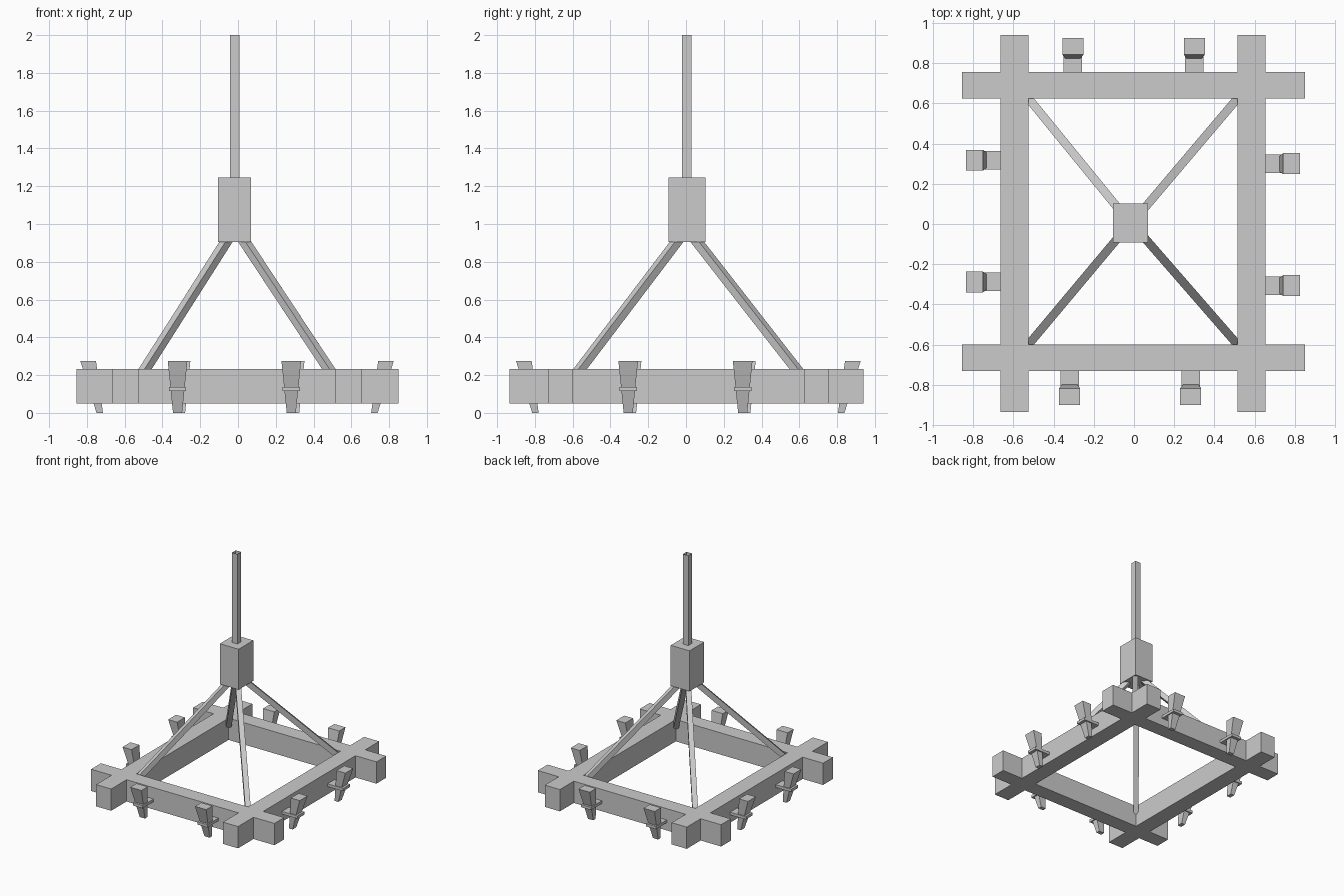
import bpy, bmesh
from math import pi
from mathutils import Matrix, Vector

if "Cube" in bpy.data.objects:
    bpy.data.objects.remove(bpy.data.objects["Cube"])


def hexa(name, bottom, top, z0, z1, mat=Matrix(), cap=True):
    """Box or tapered block: bottom/top are (x0, x1, y0, y1)."""
    bm = bmesh.new()
    rings = []
    for (x0, x1, y0, y1), z in ((bottom, z0), (top, z1)):
        pts = [(x0, y0), (x1, y0), (x1, y1), (x0, y1)]
        rings.append([bm.verts.new(mat @ Vector((x, y, z))) for x, y in pts])
    b, t = rings
    bm.faces.new(b[::-1])
    if cap:
        bm.faces.new(t)
    for i in range(4):
        j = (i + 1) % 4
        bm.faces.new((b[i], b[j], t[j], t[i]))
    me = bpy.data.meshes.new(name)
    bm.to_mesh(me)
    bm.free()
    ob = bpy.data.objects.new(name, me)
    bpy.context.collection.objects.link(ob)
    return ob


def box(name, r, z0, z1, **kw):
    return hexa(name, r, r, z0, z1, **kw)


# Crossed timber frame
box("beam_left", (-0.665, -0.525, -0.935, 0.94), 0.05, 0.233)
box("beam_right", (0.515, 0.655, -0.935, 0.94), 0.05, 0.233)
box("beam_front", (-0.855, 0.85, -0.73, -0.60), 0.05, 0.233)
box("beam_back", (-0.855, 0.85, 0.625, 0.755), 0.05, 0.233)

# Hub block and open-topped hanging rod
cx, cy = -0.017, 0.005
box("hub", (-0.105, 0.07, -0.092, 0.103), 0.905, 1.245)
box("hanging_rod", (cx - 0.025, cx + 0.025, cy - 0.025, cy + 0.025),
    1.24, 2.0, cap=False)

# Diagonal struts from the inner frame corners to the hub
for sx, ex in ((-1, -0.525), (1, 0.515)):
    for sy, ey in ((-1, -0.60), (1, 0.625)):
        low = Vector((ex, ey, 0.18))
        high = Vector((cx + 0.003 + sx * 0.05, cy + sy * 0.055, 0.905))
        axis = (high - low).normalized()
        side = axis.cross(Vector((0, 0, 1))).normalized()
        up = axis.cross(side)
        m = Matrix((side, up, axis)).transposed().to_4x4()
        m.translation = low
        h = 0.021
        box("strut", (-h, h, -h, h), -0.08, (high - low).length + 0.04, mat=m)

# Torches: local +x points away from the beam face
spots = [
    (0.655, 0.300, 0), (0.655, -0.306, 0),
    (-0.665, 0.317, pi), (-0.665, -0.288, pi),
    (-0.304, 0.755, pi / 2), (0.300, 0.755, pi / 2),
    (-0.320, -0.73, -pi / 2), (0.282, -0.73, -pi / 2),
]
for x, y, a in spots:
    m = Matrix.Translation((x, y, 0)) @ Matrix.Rotation(a, 4, 'Z')
    hexa("torch", (0.05, 0.084, -0.024, 0.024),
         (0.087, 0.17, -0.052, 0.052), 0.0, 0.276, mat=m)
    box("torch_bracket", (-0.01, 0.145, -0.046, 0.046), 0.115, 0.138, mat=m)
